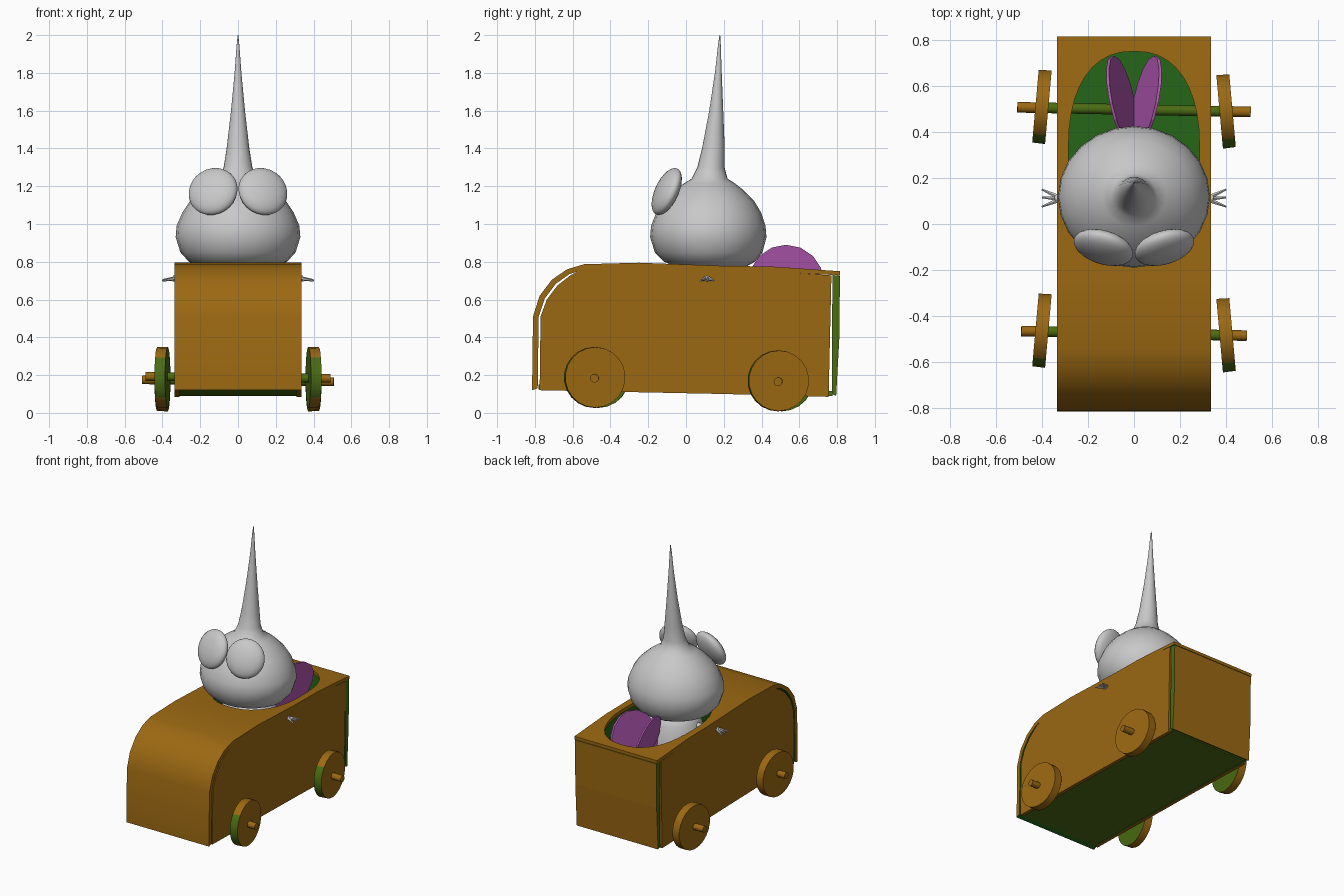
import bpy, bmesh, math
from mathutils import Vector, Matrix

if "Cube" in bpy.data.objects:
    bpy.data.objects.remove(bpy.data.objects["Cube"])


def mat(name, col):
    m = bpy.data.materials.new(name)
    m.diffuse_color = (*col, 1)
    m.use_nodes = True
    m.node_tree.nodes["Principled BSDF"].inputs["Base Color"].default_value = m.diffuse_color
    return m


BROWN = mat("brown", (0.33, 0.14, 0.006))
GREEN = mat("dark green", (0.018, 0.13, 0.009))
OLIVE = mat("olive green", (0.07, 0.15, 0.006))
GREY = mat("grey", (0.58, 0.58, 0.58))
PURPLE = mat("purple", (0.46, 0.10, 0.46))


def finish(name, bm, mats, rule=None, smooth=None):
    """Turn a bmesh into an object, colouring faces with rule(normal, centre)."""
    bmesh.ops.recalc_face_normals(bm, faces=bm.faces)
    bm.normal_update()
    if rule:
        for f in bm.faces:
            f.material_index = rule(f.normal, f.calc_center_median())
    me = bpy.data.meshes.new(name)
    bm.to_mesh(me)
    bm.free()
    ob = bpy.data.objects.new(name, me)
    bpy.context.collection.objects.link(ob)
    for m in mats:
        me.materials.append(m)
    bpy.ops.object.select_all(action='DESELECT')
    bpy.context.view_layer.objects.active = ob
    ob.select_set(True)
    if smooth:
        bpy.ops.object.shade_smooth_by_angle(angle=math.radians(smooth))
    return ob


def prism(bm, pts, axis, lo, hi):
    """Extrude a 2D outline along an axis (0: outline is y,z; 2: outline is x,y)."""
    def place(p, t):
        return (t, *p) if axis == 0 else (*p, t)
    a = [bm.verts.new(place(p, lo)) for p in pts]
    b = [bm.verts.new(place(p, hi)) for p in pts]
    bm.faces.new(a)
    bm.faces.new(b[::-1])
    n = len(pts)
    for i in range(n):
        j = (i + 1) % n
        bm.faces.new((a[i], b[i], b[j], a[j]))


def loft(bm, rings, n=24):
    """Skin through rings of (z, centre y, radius x, radius y)."""
    loops = [[bm.verts.new((rx * math.cos(2 * math.pi * i / n),
                            cy + ry * math.sin(2 * math.pi * i / n), z))
              for i in range(n)] for z, cy, rx, ry in rings]
    for a, b in zip(loops, loops[1:]):
        for i in range(n):
            j = (i + 1) % n
            bm.faces.new((a[i], a[j], b[j], b[i]))
    bm.faces.new(loops[0][::-1])
    bm.faces.new(loops[-1])


def rod(bm, a, b, r1, r2, seg=12):
    """Tapered cylinder between two points."""
    a, b = Vector(a), Vector(b)
    d = b - a
    rot = d.to_track_quat('Z', 'Y').to_matrix().to_4x4()
    bmesh.ops.create_cone(bm, cap_ends=True, segments=seg, radius1=r1, radius2=r2,
                          depth=d.length, matrix=Matrix.Translation((a + b) / 2) @ rot)


# Bonnet and deck: one bent board with an oval cockpit opening
outer = [(-0.815, 0.12), (-0.81, 0.51), (-0.775, 0.62), (-0.71, 0.705), (-0.63, 0.76),
         (-0.54, 0.787), (-0.25, 0.795), (0.2, 0.778), (0.45, 0.775), (0.815, 0.75)]
inner = [(-0.785, 0.13), (-0.78, 0.51), (-0.748, 0.605), (-0.69, 0.683), (-0.617, 0.735),
         (-0.535, 0.76), (-0.25, 0.768), (0.2, 0.752), (0.45, 0.748), (0.815, 0.728)]
bm = bmesh.new()
prism(bm, outer + inner[::-1], 0, -0.335, 0.335)


def deck_rule(n, c):
    # only the underside of the board is green
    inside = abs(n.x) < 0.5 and (n.z < -0.3 or n.y > 0.3) and c.y < 0.8
    return 1 if inside else 0


deck = finish("bonnet_and_deck", bm, [BROWN, GREEN], deck_rule, 40)

bm = bmesh.new()
oval = []
for i in range(40):
    t = 2 * math.pi * i / 40
    c, s = math.cos(t), math.sin(t)
    oval.append((0.285 * math.copysign(abs(c) ** 0.85, c),
                 0.32 + 0.43 * math.copysign(abs(s) ** 0.85, s)))
prism(bm, oval, 2, 0.6, 1.0)
cutter = finish("opening_cutter", bm, [BROWN])
cutter.hide_render = True
mod = deck.modifiers.new("opening", 'BOOLEAN')
mod.object, mod.operation, mod.solver = cutter, 'DIFFERENCE', 'EXACT'
bpy.context.view_layer.objects.active = deck
bpy.ops.object.modifier_apply(modifier=mod.name)
bpy.data.objects.remove(cutter)

# Side panels: brown outside, green inside
side = [(-0.775, 0.12), (-0.77, 0.51), (-0.737, 0.6), (-0.68, 0.675), (-0.61, 0.73),
        (-0.53, 0.768), (-0.25, 0.77), (0.2, 0.752), (0.45, 0.75), (0.77, 0.728),
        (0.755, 0.085), (0.2, 0.1)]
for s, label in ((-1, "left"), (1, "right")):
    bm = bmesh.new()
    prism(bm, side, 0, s * 0.31, s * 0.335)
    finish(label + "_side_panel", bm, [BROWN, GREEN], lambda n, c: 1 if n.x * s < -0.5 else 0)

# Back panel with olive edges, green towards the cockpit
bm = bmesh.new()
prism(bm, [(0.775, 0.73), (0.815, 0.725), (0.812, 0.4), (0.795, 0.09), (0.772, 0.1)],
      0, -0.33, 0.33)
finish("back_panel", bm, [BROWN, OLIVE, GREEN],
       lambda n, c: 0 if n.y > 0.5 else (2 if n.y < -0.5 else 1))

# Floor: olive below, dark green above
bm = bmesh.new()
prism(bm, [(-0.78, 0.125), (0.2, 0.105), (0.775, 0.09), (0.775, 0.115), (0.2, 0.13),
           (-0.78, 0.15)], 0, -0.32, 0.32)
finish("floor", bm, [OLIVE, GREEN], lambda n, c: 1 if n.z > 0.5 else 0)

# Axles and wheels: olive inner faces and front of the rims
for label, y, z, half in (("front", -0.475, 0.188, 0.49), ("rear", 0.497, 0.17, 0.507)):
    bm = bmesh.new()
    rod(bm, (-half, y + 0.01, z + 0.005), (half, y - 0.01, z - 0.005), 0.023, 0.023)
    bmesh.ops.bisect_plane(bm, geom=bm.verts[:] + bm.edges[:] + bm.faces[:],
                           plane_co=(0.375, 0, 0), plane_no=(1, 0, 0))
    bmesh.ops.bisect_plane(bm, geom=bm.verts[:] + bm.edges[:] + bm.faces[:],
                           plane_co=(-0.375, 0, 0), plane_no=(1, 0, 0))
    finish(label + "_axle", bm, [BROWN, OLIVE], lambda n, c: 1 if abs(c.x) < 0.37 else 0, 40)
    for s, tag in ((-1, "left"), (1, "right")):
        bm = bmesh.new()
        yc = y - s * 0.01
        rod(bm, (s * 0.372, yc, z), (s * 0.428, yc + 0.005, z), 0.162, 0.16, 22)

        def wheel_rule(n, c):
            return 1 if n.x * s < -0.5 or n.y < -0.75 else 0
        finish(f"{label}_{tag}_wheel", bm, [BROWN, OLIVE], wheel_rule, 30)

# Head flowing up into a long tapering horn
bm = bmesh.new()
loft(bm, [(0.765, 0.13, 0.12, 0.12), (0.775, 0.13, 0.205, 0.19), (0.80, 0.125, 0.26, 0.24),
          (0.85, 0.12, 0.305, 0.285), (0.93, 0.118, 0.33, 0.308), (0.99, 0.118, 0.325, 0.303),
          (1.06, 0.12, 0.295, 0.278), (1.12, 0.122, 0.255, 0.24), (1.18, 0.124, 0.19, 0.18),
          (1.215, 0.124, 0.14, 0.135), (1.24, 0.125, 0.10, 0.095), (1.30, 0.132, 0.076, 0.072),
          (1.40, 0.145, 0.060, 0.060), (1.6, 0.160, 0.037, 0.037), (1.8, 0.171, 0.018, 0.018),
          (1.95, 0.177, 0.007, 0.007), (2.0, 0.179, 0.002, 0.002)])
finish("head_and_horn", bm, [GREY], None, 60)

# Torso seated in the cockpit
bm = bmesh.new()
loft(bm, [(0.13, 0.13, 0.16, 0.16), (0.35, 0.13, 0.22, 0.21), (0.6, 0.13, 0.21, 0.2),
          (0.72, 0.13, 0.18, 0.17), (0.79, 0.13, 0.13, 0.13)], 20)
finish("torso", bm, [GREY], None, 60)

for s, tag in ((-1, "left"), (1, "right")):
    # Flattened bulging eye, turned outward and tipped back
    bm = bmesh.new()
    bmesh.ops.create_uvsphere(bm, u_segments=24, v_segments=14, radius=1)
    m = (Matrix.Translation((s * 0.132, -0.102, 1.172))
         @ Matrix.Rotation(s * math.radians(17), 4, 'Z')
         @ Matrix.Rotation(math.radians(-24), 4, 'X')
         @ Matrix.Diagonal((0.134, 0.054, 0.134, 1)))
    bmesh.ops.transform(bm, matrix=m, verts=bm.verts)
    finish(tag + "_eye", bm, [GREY], None, 60)

    # Arm reaching over the side, with three fingers
    bm = bmesh.new()
    rod(bm, (s * 0.16, 0.12, 0.7), (s * 0.345, 0.11, 0.712), 0.022, 0.016, 8)
    for dy, dz in ((-0.035, -0.005), (0.005, 0.0), (0.04, -0.004)):
        rod(bm, (s * 0.335, 0.11 + dy * 0.25, 0.712), (s * 0.4, 0.11 + dy, 0.704 + dz),
            0.011, 0.004, 6)
    finish(tag + "_arm", bm, [GREY], None, 50)

    # Thin round wing leaning outward
    bm = bmesh.new()
    front, back = [], []
    for i in range(16):
        t = 2 * math.pi * i / 16
        y, z = 0.53 + 0.2 * math.cos(t), 0.69 + 0.2 * math.sin(t)
        x = 0.045 + 0.25 * (z - 0.69) + 0.2 * (y - 0.53)
        front.append(bm.verts.new((s * x, y, z)))
        back.append(bm.verts.new((s * (x + 0.012), y, z)))
    bm.faces.new(front)
    bm.faces.new(back[::-1])
    for i in range(16):
        j = (i + 1) % 16
        bm.faces.new((front[i], back[i], back[j], front[j]))
    finish(tag + "_wing", bm, [PURPLE])
